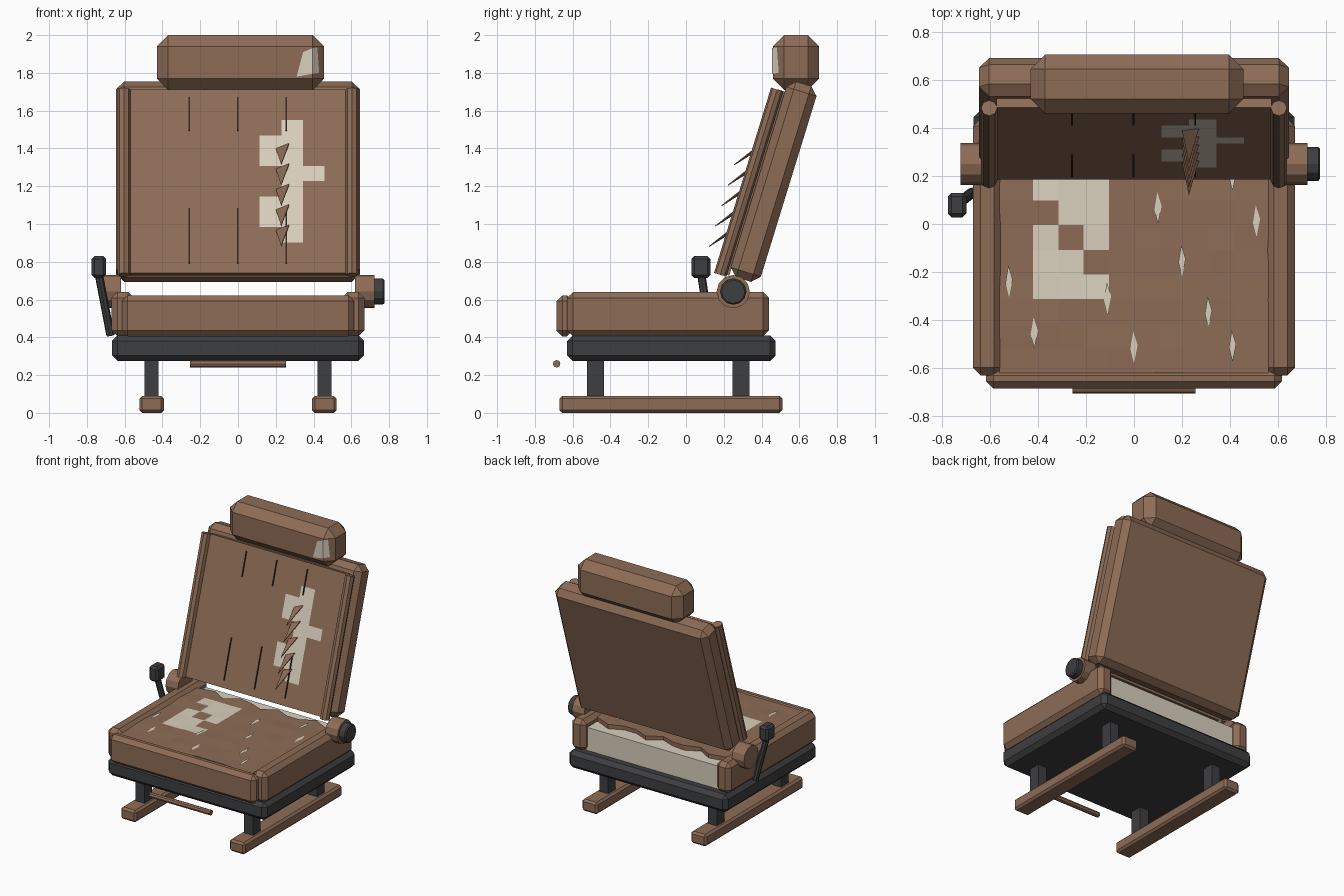
import bpy, bmesh, random
from math import radians, sin
from mathutils import Matrix, Vector

random.seed(4)
if "Cube" in bpy.data.objects:
    bpy.data.objects.remove(bpy.data.objects["Cube"])


def material(name, rgb):
    m = bpy.data.materials.new(name)
    m.use_nodes = True
    m.diffuse_color = (*rgb, 1)
    bsdf = m.node_tree.nodes["Principled BSDF"]
    bsdf.inputs["Base Color"].default_value = (*rgb, 1)
    bsdf.inputs["Roughness"].default_value = 0.8
    return m


LEATHER = material("brown leather", (0.27, 0.15, 0.094))
FOAM = material("cream foam", (0.70, 0.63, 0.51))
METAL = material("dark metal", (0.048, 0.049, 0.052))
SEAM = material("dark seam", (0.035, 0.02, 0.014))

# Frame of the reclined backrest: local z runs up the back, local -y faces forward
TILT = Matrix.Rotation(radians(-17.1), 4, "X")


def finish(name, bm, mats, matrix=None, bevel=0):
    bmesh.ops.recalc_face_normals(bm, faces=bm.faces)
    mesh = bpy.data.meshes.new(name)
    bm.to_mesh(mesh)
    bm.free()
    for m in mats:
        mesh.materials.append(m)
    ob = bpy.data.objects.new(name, mesh)
    bpy.context.collection.objects.link(ob)
    if matrix:
        ob.matrix_world = matrix
    if bevel:
        mod = ob.modifiers.new("chamfer", "BEVEL")
        mod.width = bevel
        mod.segments = 1
    return ob


def box(name, x, y, z, mat, bevel=0, matrix=None):
    bm = bmesh.new()
    bmesh.ops.create_cube(bm, size=1)
    for v in bm.verts:
        v.co = [lo + (c + 0.5) * (hi - lo) for c, (lo, hi) in zip(v.co, (x, y, z))]
    return finish(name, bm, [mat], matrix, bevel)


def rod(name, a, b, r, mat, sides=8, bevel=0, matrix=None):
    a, b = Vector(a), Vector(b)
    bm = bmesh.new()
    bmesh.ops.create_cone(bm, cap_ends=True, segments=sides, radius1=r, radius2=r,
                          depth=(b - a).length)
    turn = (b - a).to_track_quat("Z", "Y").to_matrix().to_4x4()
    bm.transform(Matrix.Translation((a + b) / 2) @ turn)
    return finish(name, bm, [mat], matrix, bevel)


def sheet(name, cols, rows, place, torn, thick, matrix=None):
    """Grid of cells; cells listed in torn (row -> columns) show foam."""
    bm = bmesh.new()
    grid = [[bm.verts.new(place(i, j)) for i in range(cols + 1)] for j in range(rows + 1)]
    for j in range(rows):
        for i in range(cols):
            f = bm.faces.new((grid[j][i], grid[j][i + 1], grid[j + 1][i + 1], grid[j + 1][i]))
            f.material_index = int(i in torn.get(j, ()))
    ob = finish(name, bm, [LEATHER, FOAM], matrix)
    mod = ob.modifiers.new("thickness", "SOLIDIFY")
    mod.thickness = thick
    mod.offset = -1
    return ob


def flat_faces(name, polygons, mat, matrix=None):
    bm = bmesh.new()
    for poly in polygons:
        bm.faces.new([bm.verts.new(p) for p in poly])
    return finish(name, bm, [mat], matrix)


# Floor rails and legs
for side, s in (("left", 1), ("right", -1)):
    x = 0.457 * s
    box(side + "_rail", (x - 0.065, x + 0.065), (-0.67, 0.51), (0, 0.09), LEATHER, 0.015)
    for end, y in (("front", -0.48), ("rear", 0.29)):
        box(f"{side}_{end}_leg", (x - 0.037, x + 0.037), (y - 0.045, y + 0.045),
            (0.08, 0.3), METAL)

# Base frame and adjustment bar
box("base_frame", (-0.668, 0.668), (-0.63, 0.475), (0.275, 0.41), METAL, 0.03)
rod("adjustment_bar", (-0.255, -0.685, 0.26), (0.255, -0.685, 0.26), 0.02, LEATHER)

# Seat: foam core, side and front bolsters
box("seat_foam", (-0.56, 0.56), (-0.6, 0.4), (0.405, 0.585), FOAM)
for side, s in (("left", 1), ("right", -1)):
    box(side + "_seat_bolster", sorted((0.55 * s, 0.67 * s)), (-0.63, 0.44),
        (0.405, 0.64), LEATHER, 0.032)
box("front_bolster", (-0.615, 0.615), (-0.685, -0.6), (0.405, 0.622), LEATHER, 0.03)


# Worn seat cover with a ragged rear edge
def seat_point(i, j):
    x, y = -0.56 + 0.112 * i, -0.62 + 0.1025 * j
    if 0 < i < 10:
        x = -0.525 + 0.105 * i
    if j == 9:
        y += 0.035 * sin(2.3 * i)
    return x, y, 0.617 + random.uniform(-0.004, 0.004)


sheet("seat_cover", 10, 9, seat_point,
      {3: (1, 2, 3), 4: (1, 2), 5: (1, 3), 6: (2, 3), 7: (1, 2, 3)}, 0.035)

# Small rips on the seat
rips = [(0.1, 0.065), (0.2, -0.155), (0.51, 0.01), (-0.52, -0.24), (-0.415, -0.455),
        (0, -0.515), (0.31, -0.37), (0.41, -0.51), (-0.11, -0.31), (0.41, 0.2)]
flat_faces("seat_rips", [
    [(x + dx, y + dy, 0.623) for dx, dy in
     ((0, -0.065), (0.015, 0.01), (-0.003, 0.068), (-0.015, -0.005))]
    for x, y in rips], FOAM)

# Backrest body, padded front panel and side piping
box("backrest", (-0.645, 0.645), (0, 0.167), (0.764, 1.848), LEATHER, 0.042, TILT)
sheet("backrest_panel", 10, 12,
      lambda i, j: (-0.573 + 0.1146 * i, -0.04, 0.762 + 0.0848 * j),
      {2: (7,), 3: (6, 7), 4: (6, 7), 5: (7,), 6: (7, 8), 7: (6, 7), 8: (6, 7), 9: (7,)},
      0.045, TILT)
for side, x in (("left", 0.603), ("right", -0.603)):
    rod(side + "_piping", (x, -0.042, 0.752), (x, -0.042, 1.778), 0.034, LEATHER,
        matrix=TILT)

# Stitched seams
for n, x in enumerate((-0.258, -0.002, 0.255)):
    for part, z in (("lower", (0.815, 1.12)), ("upper", (1.55, 1.735))):
        box(f"{part}_seam_{n + 1}", (x - 0.004, x + 0.004), (-0.047, -0.038), z, SEAM,
            matrix=TILT)

# Torn flaps hanging forward from the backrest
flaps = []
for k in range(5):
    z = 1.40 - 0.108 * k
    y = 0.3075 * z - 0.042
    flaps.append([(0.2, y, z), (0.27, y + 0.008, z + 0.028), (0.228, y - 0.135, z - 0.085)])
ob = flat_faces("torn_flaps", flaps, LEATHER)
ob.modifiers.new("thickness", "SOLIDIFY").thickness = 0.005

# Headrest with a worn corner
box("headrest", (-0.43, 0.455), (0.46, 0.705), (1.71, 2.0), LEATHER, 0.06)
flat_faces("headrest_tear", [
    [(0.31, 0.456, 1.78), (0.395, 0.456, 1.795), (0.395, 0.456, 1.932), (0.345, 0.456, 1.91)],
    [(0.395, 0.456, 1.795), (0.43, 0.491, 1.80), (0.42, 0.481, 1.935), (0.395, 0.456, 1.932)],
], FOAM)

# Recliner pivots and knob
for side, s in (("left", 1), ("right", -1)):
    rod(side + "_pivot", (0.62 * s, 0.25, 0.642), (0.723 * s, 0.25, 0.642), 0.088, LEATHER, 12)
rod("recliner_knob", (0.71, 0.25, 0.642), (0.775, 0.25, 0.642), 0.07, METAL, 12, 0.008)

# Recline lever
rod("lever_arm", (-0.675, 0.13, 0.41), (-0.738, 0.08, 0.74), 0.022, METAL)
box("lever_grip", (-0.775, -0.698), (0.028, 0.13), (0.715, 0.83), METAL, 0.016)
